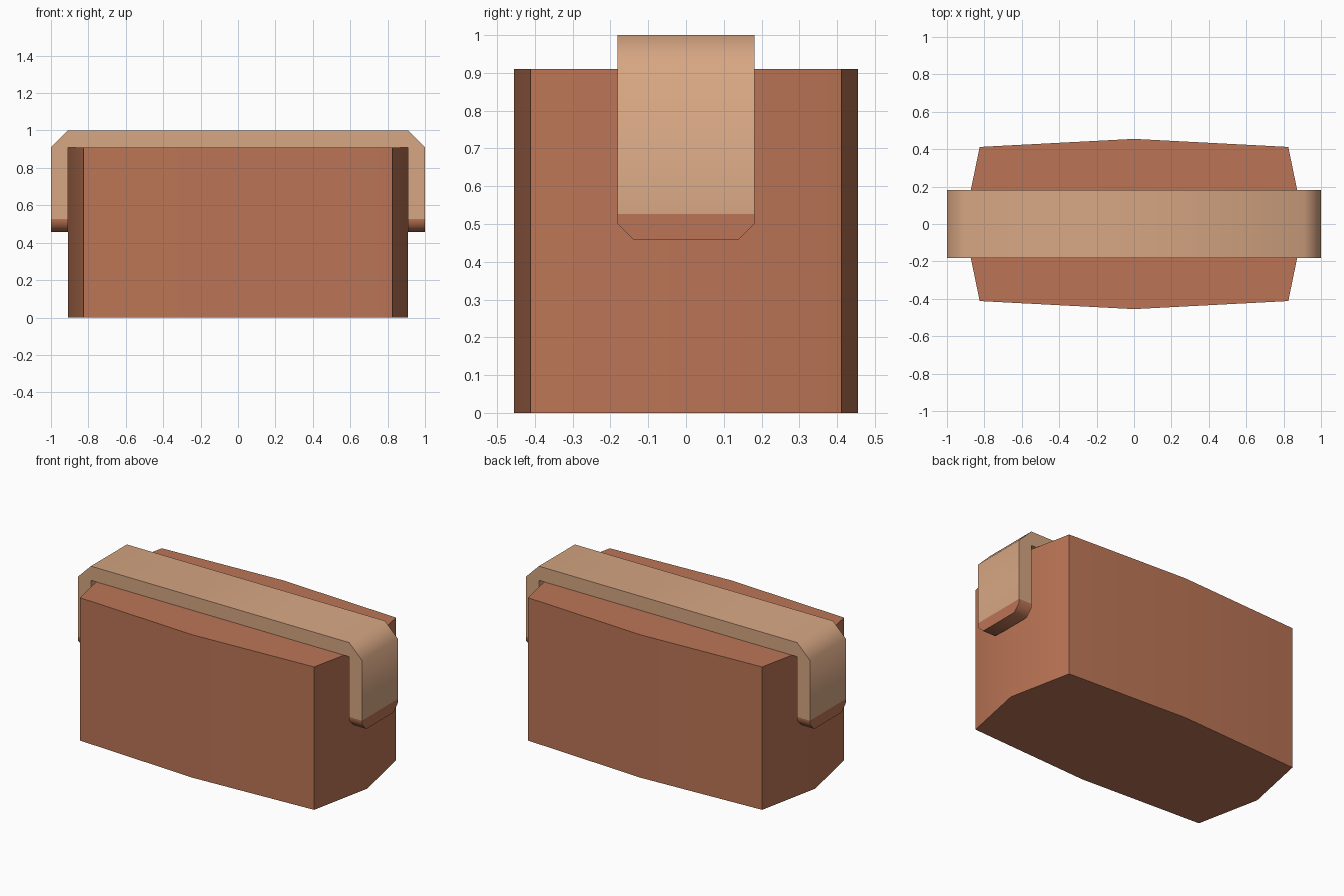
import bpy, bmesh, math

if "Cube" in bpy.data.objects:
    bpy.data.objects.remove(bpy.data.objects["Cube"])


def material(name, rgb):
    m = bpy.data.materials.new(name)
    m.diffuse_color = (*rgb, 1)
    m.use_nodes = True
    m.node_tree.nodes["Principled BSDF"].inputs["Base Color"].default_value = m.diffuse_color
    return m


TERRACOTTA = material("terracotta", (0.50, 0.178, 0.093))
TAN = material("tan", (0.68, 0.385, 0.228))


def prism(bm, profile, direction):
    """Extrude a closed outline of 3D points along direction."""
    face = bm.faces.new([bm.verts.new(p) for p in profile])
    new = bmesh.ops.extrude_face_region(bm, geom=[face])["geom"]
    bmesh.ops.translate(bm, vec=direction,
                        verts=[v for v in new if isinstance(v, bmesh.types.BMVert)])
    bmesh.ops.recalc_face_normals(bm, faces=bm.faces)


def finish(bm, name, mats, angle):
    me = bpy.data.meshes.new(name)
    bm.to_mesh(me)
    bm.free()
    for m in mats:
        me.materials.append(m)
    ob = bpy.data.objects.new(name, me)
    bpy.context.collection.objects.link(ob)
    bpy.ops.object.select_all(action='DESELECT')
    ob.select_set(True)
    bpy.context.view_layer.objects.active = ob
    bpy.ops.object.shade_smooth_by_angle(angle=math.radians(angle))
    return ob


# Block with slightly bulging sides
bm = bmesh.new()
prism(bm, [(0.91, 0, 0), (0.825, 0.412, 0), (0, 0.455, 0), (-0.825, 0.412, 0),
           (-0.91, 0, 0), (-0.825, -0.412, 0), (0, -0.455, 0), (0.825, -0.412, 0)],
      (0, 0, 0.91))
finish(bm, "block", [TERRACOTTA], 30)

# Strap over the top: right half of the profile, mirrored
W, LOW = 0.181, 0.457
half = [(0.91, 1.0), (1.0, 0.91), (1.0, LOW), (0.908, LOW), (0.908, 0.91)]
outline = half + [(-x, z) for x, z in reversed(half)]
bm = bmesh.new()
prism(bm, [(x, -W, z) for x, z in outline], (0, 2 * W, 0))

# Clipped corners on the strap ends
ends = [e for e in bm.edges if all(abs(v.co.z - LOW) < 1e-4 for v in e.verts)
        and abs(e.verts[0].co.y - e.verts[1].co.y) < 1e-4]
bmesh.ops.bevel(bm, geom=ends, offset=0.044, segments=1, affect='EDGES')

# Terracotta tips below a cut line
TIP = 0.527
bmesh.ops.bisect_plane(bm, geom=bm.verts[:] + bm.edges[:] + bm.faces[:],
                       plane_co=(0, 0, TIP), plane_no=(0, 0, 1))
for f in bm.faces:
    f.material_index = int(f.calc_center_median().z < TIP)
finish(bm, "strap", [TAN, TERRACOTTA], 50)
